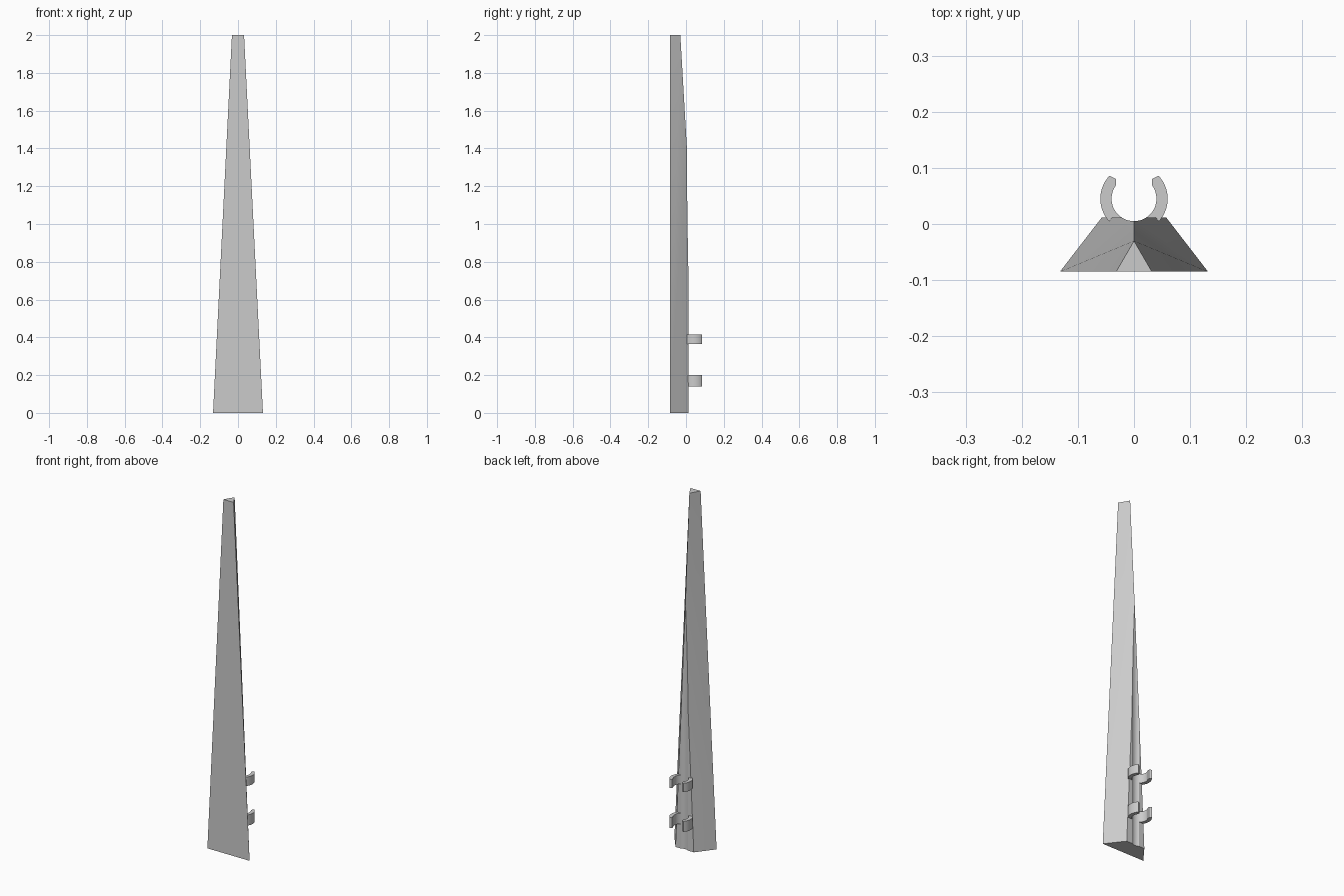
import bpy, bmesh
from math import cos, sin, radians

cube = bpy.data.objects.get("Cube")
if cube:
    bpy.data.objects.remove(cube, do_unlink=True)

grey = bpy.data.materials.new("light_grey")
grey.use_nodes = True
colour = (0.6, 0.6, 0.6, 1)
grey.diffuse_color = colour
grey.node_tree.nodes["Principled BSDF"].inputs["Base Color"].default_value = colour

HOLE_Y, INNER, OUTER = 0.045, 0.04, 0.06
FRONT, BACK = -0.085, 0.012


def loft(name, lower, upper, z0, z1):
    """Solid between two matching outlines at heights z0 and z1."""
    bm = bmesh.new()
    a = [bm.verts.new((x, y, z0)) for x, y in lower]
    b = [bm.verts.new((x, y, z1)) for x, y in upper]
    n = len(a)
    bm.faces.new(a[::-1])
    bm.faces.new(b)
    for i in range(n):
        j = (i + 1) % n
        bm.faces.new((a[i], a[j], b[j], b[i]))
    bmesh.ops.recalc_face_normals(bm, faces=bm.faces)
    bmesh.ops.triangulate(bm, faces=[f for f in bm.faces if len(f.verts) == 4])
    mesh = bpy.data.meshes.new(name)
    bm.to_mesh(mesh)
    bm.free()
    mesh.materials.append(grey)
    obj = bpy.data.objects.new(name, mesh)
    bpy.context.collection.objects.link(obj)
    return obj


def activate(obj):
    bpy.ops.object.select_all(action="DESELECT")
    obj.select_set(True)
    bpy.context.view_layer.objects.active = obj


def cut(obj, cutter):
    mod = obj.modifiers.new("cut", "BOOLEAN")
    mod.operation, mod.solver, mod.object = "DIFFERENCE", "EXACT", cutter
    activate(obj)
    bpy.ops.object.modifier_apply(modifier=mod.name)
    bpy.data.objects.remove(cutter, do_unlink=True)


def arc(radius, start, end, steps):
    angles = [radians(start + (end - start) * i / steps) for i in range(steps + 1)]
    return [(radius * cos(a), HOLE_Y + radius * sin(a)) for a in angles]


# Tapered three-sided spike
spike = loft("spike",
             [(-0.132, FRONT), (0.132, FRONT), (0, 0.086)],
             [(-0.032, FRONT), (0.032, FRONT), (0, -0.03)], 0, 2)

# Flat back, then the round groove along it
slab = [(-1, BACK), (1, BACK), (1, 1), (-1, 1)]
cut(spike, loft("back_cutter", slab, slab, -0.1, 2.1))
circle = arc(INNER, 0, 360, 48)[:-1]
cut(spike, loft("groove_cutter", circle, circle, -0.1, 2.1))

# Two pairs of curved clip arms
arm = arc(OUTER, -60, 43, 18) + [(0.032, 0.08)] + arc(INNER, 37, -60, 18)
for level, z0, z1 in (("lower", 0.14, 0.2), ("upper", 0.365, 0.415)):
    for side, sign in (("left", 1), ("right", -1)):
        outline = [(sign * x, y) for x, y in arm]
        loft(f"{level}_clip_{side}", outline, outline, z0, z1)

# Smooth curves, sharp edges
for obj in bpy.context.scene.objects:
    if obj.type == "MESH" and obj.data.materials and obj.data.materials[0] == grey:
        activate(obj)
        bpy.ops.object.shade_smooth_by_angle(angle=radians(25))
